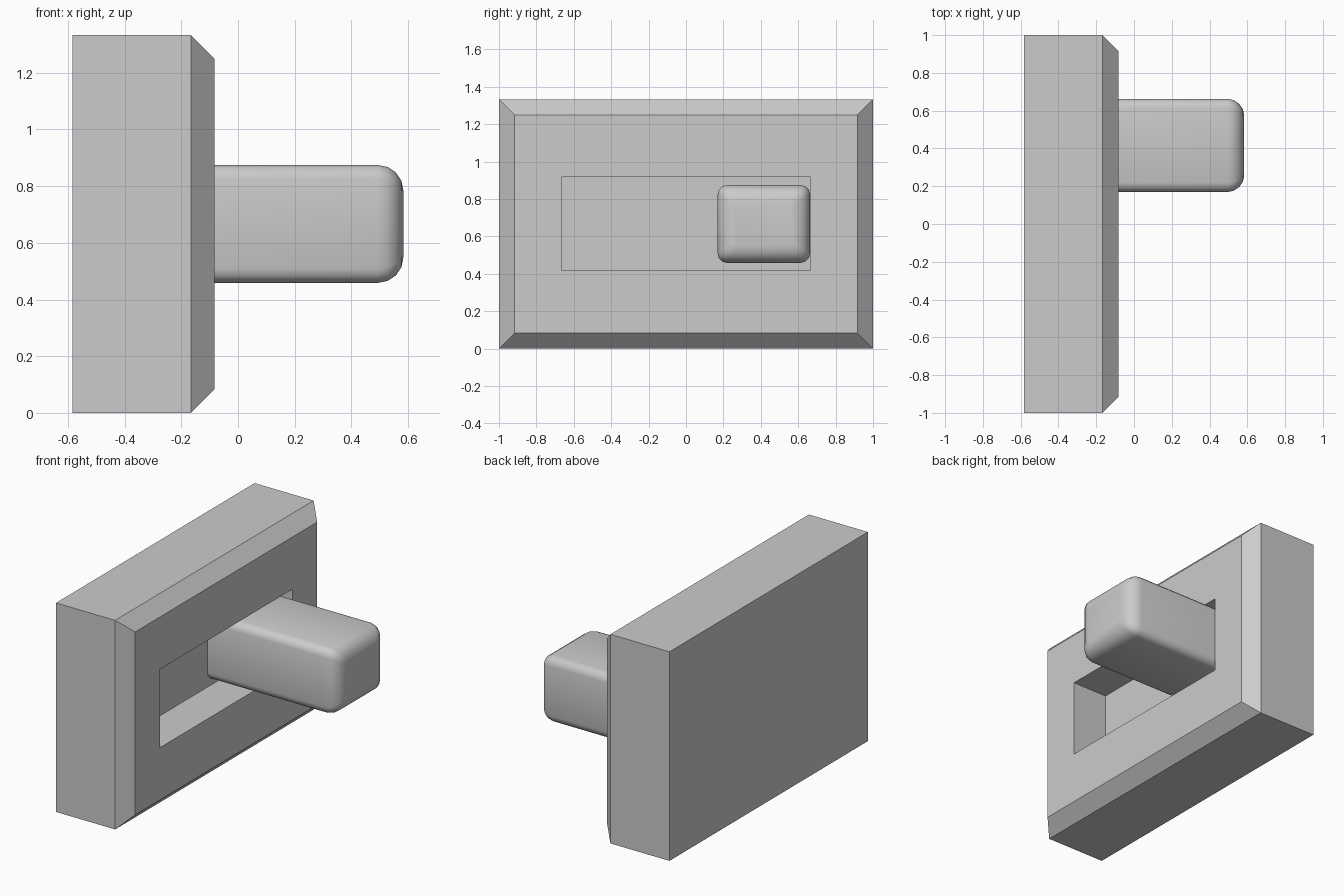
import bpy, bmesh, math

if "Cube" in bpy.data.objects:
    bpy.data.objects.remove(bpy.data.objects["Cube"])


def ring(x, cy, cz, hy, hz, r=0.0, steps=3):
    """Rectangle (optionally with rounded corners) in the plane at x."""
    pts = []
    for i, (sy, sz) in enumerate([(1, 1), (-1, 1), (-1, -1), (1, -1)]):
        if r == 0:
            pts.append((x, cy + sy * hy, cz + sz * hz))
            continue
        for k in range(steps + 1):
            a = math.pi / 2 * (i + k / steps)
            pts.append((x, cy + sy * (hy - r) + r * math.cos(a),
                        cz + sz * (hz - r) + r * math.sin(a)))
    return pts


def loft(name, rings):
    """Skin consecutive rings and cap both ends."""
    bm = bmesh.new()
    loops = [[bm.verts.new(p) for p in pts] for pts in rings]
    n = len(loops[0])
    for a, b in zip(loops, loops[1:]):
        for i in range(n):
            j = (i + 1) % n
            bm.faces.new((a[i], a[j], b[j], b[i]))
    bm.faces.new(loops[0])
    bm.faces.new(loops[-1])
    bmesh.ops.recalc_face_normals(bm, faces=bm.faces)
    mesh = bpy.data.meshes.new(name)
    bm.to_mesh(mesh)
    bm.free()
    obj = bpy.data.objects.new(name, mesh)
    bpy.context.collection.objects.link(obj)
    return obj


H = 2 / 3        # height of the centre line
C = 1 / 12       # chamfer size

# Wall plate: chamfered front with a recessed slot
loft("wall_plate", [
    ring(-7 * C, 0, H, 1, H),
    ring(-2 * C, 0, H, 1, H),
    ring(-C, 0, H, 1 - C, H - C),
    ring(-C, 0, H, 2 / 3, 0.25),
    ring(-4 * C, 0, H, 2 / 3, 0.25),
])

# Lever: rounded bar standing in one end of the slot
HY, HZ, R, TIP = 0.247, 0.208, 0.05, 0.09
rings = [ring(-4 * C - 0.01, 0.416, H, HY, HZ, R)]
for k in range(5):
    a = math.pi / 2 * k / 4
    d = TIP * (1 - math.cos(a))
    rings.append(ring(7 * C - TIP + TIP * math.sin(a), 0.416, H,
                      HY - d, HZ - d, R - 0.3 * d))
lever = loft("lever", rings)
bpy.context.view_layer.objects.active = lever
lever.select_set(True)
bpy.ops.object.shade_smooth_by_angle(angle=math.radians(40))
